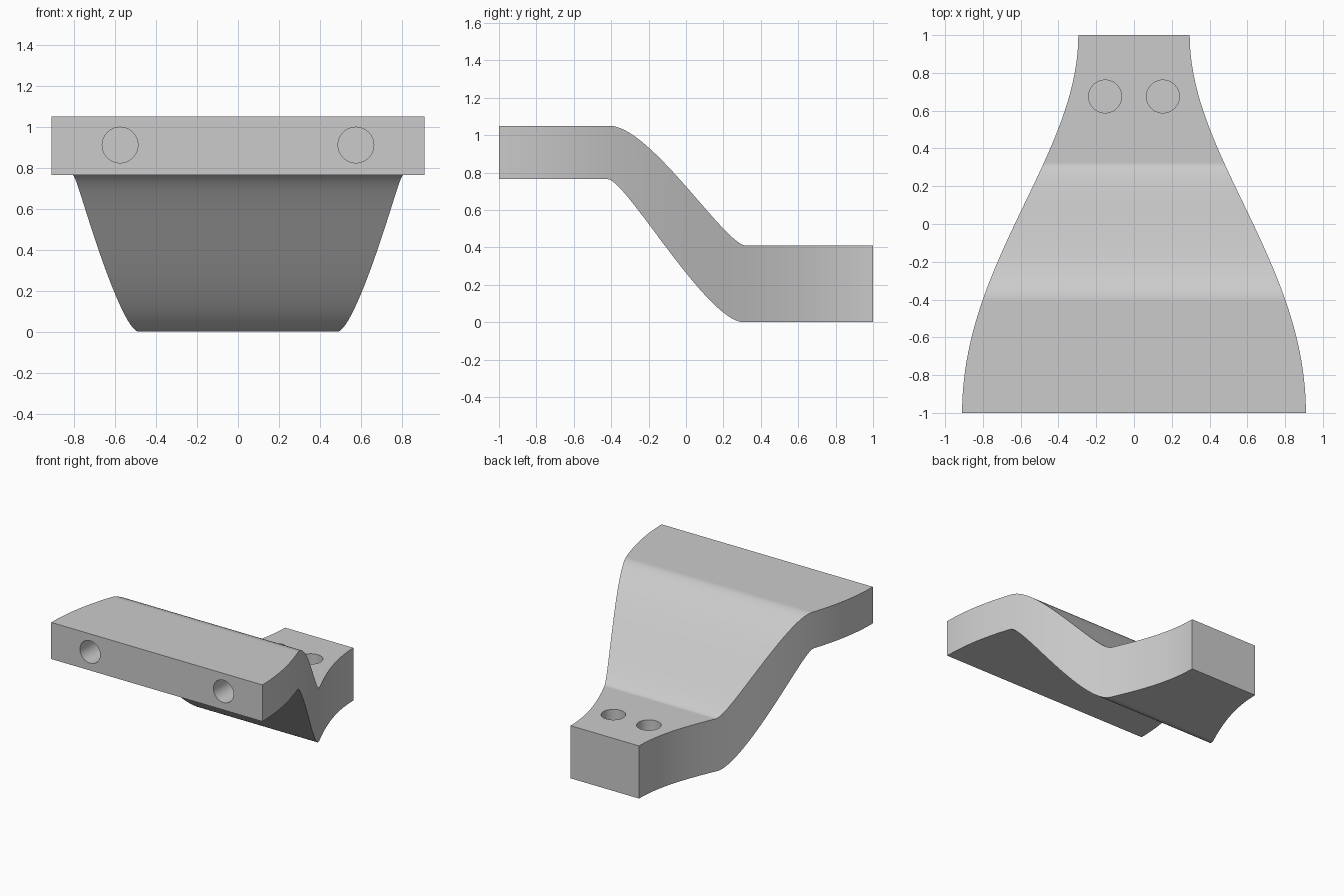
import bpy, bmesh
from mathutils import Matrix

cube = bpy.data.objects.get("Cube")
if cube:
    bpy.data.objects.remove(cube, do_unlink=True)

grey = bpy.data.materials.new("plain grey")
grey.use_nodes = True
colour = (0.6, 0.6, 0.6, 1)
grey.diffuse_color = colour
grey.node_tree.nodes["Principled BSDF"].inputs["Base Color"].default_value = colour


def ease(y, start, end, h0, h1):
    """Bezier step along y, flat at both ends, between (y, value) points."""
    (y0, v0), (y1, v1) = start, end
    if y <= y0:
        return v0
    if y >= y1:
        return v1
    lo, hi = 0.0, 1.0
    for _ in range(40):
        t = (lo + hi) / 2
        u = 1 - t
        by = u**3 * y0 + 3*u*u*t * (y0 + h0) + 3*u*t*t * (y1 - h1) + t**3 * y1
        lo, hi = (t, hi) if by < y else (lo, t)
    return v0 + (v1 - v0) * t * t * (3 - 2 * t)


def make_object(name, bm):
    bmesh.ops.recalc_face_normals(bm, faces=bm.faces)
    mesh = bpy.data.meshes.new(name)
    bm.to_mesh(mesh)
    bm.free()
    mesh.materials.append(grey)
    obj = bpy.data.objects.new(name, mesh)
    bpy.context.collection.objects.link(obj)
    return obj


# Body: rectangular sections lofted from the wide front to the narrow back
TOP = ((-0.41, 1.05), (0.32, 0.41), 0.22, 0.11)
BOTTOM = ((-0.42, 0.765), (0.31, 0.0), 0.10, 0.20)
WIDTH = ((-1, 0.91), (1, 0.295), 0.80, 0.64)
stations = sorted({-1 + i / 40 for i in range(81)}
                  | {-0.45 + i / 100 for i in range(16)}
                  | {0.2 + i / 100 for i in range(16)})
stations = [y for i, y in enumerate(stations) if i == 0 or y - stations[i - 1] > 1e-4]

bm = bmesh.new()
rings = []
for y in stations:
    w, top, low = ease(y, *WIDTH), ease(y, *TOP), ease(y, *BOTTOM)
    rings.append([bm.verts.new(p) for p in
                  ((-w, y, low), (w, y, low), (w, y, top), (-w, y, top))])
for a, b in zip(rings, rings[1:]):
    for i in range(4):
        j = (i + 1) % 4
        bm.faces.new((a[i], a[j], b[j], b[i]))
bm.faces.new(rings[0])
bm.faces.new(rings[-1])
body = make_object("offset_bracket", bm)

# Blind holes: two in the front face, two down into the rear block
bm = bmesh.new()
for side in (-1, 1):
    for place in (Matrix.Translation((side * 0.575, -1, 0.91)) @ Matrix.Rotation(1.5707963, 4, "X"),
                  Matrix.Translation((side * 0.153, 0.675, 0.41))):
        bmesh.ops.create_cone(bm, cap_ends=True, segments=64, radius1=0.087,
                              radius2=0.087, depth=0.6, matrix=place)
drill = make_object("hole_cutter", bm)
drill.hide_render = True

cut = body.modifiers.new("holes", "BOOLEAN")
cut.operation = "DIFFERENCE"
cut.solver = "EXACT"
cut.object = drill
bpy.ops.object.select_all(action="DESELECT")
body.select_set(True)
bpy.context.view_layer.objects.active = body
bpy.ops.object.modifier_apply(modifier="holes")
bpy.data.objects.remove(drill, do_unlink=True)
bpy.ops.object.shade_smooth_by_angle(angle=0.5)
